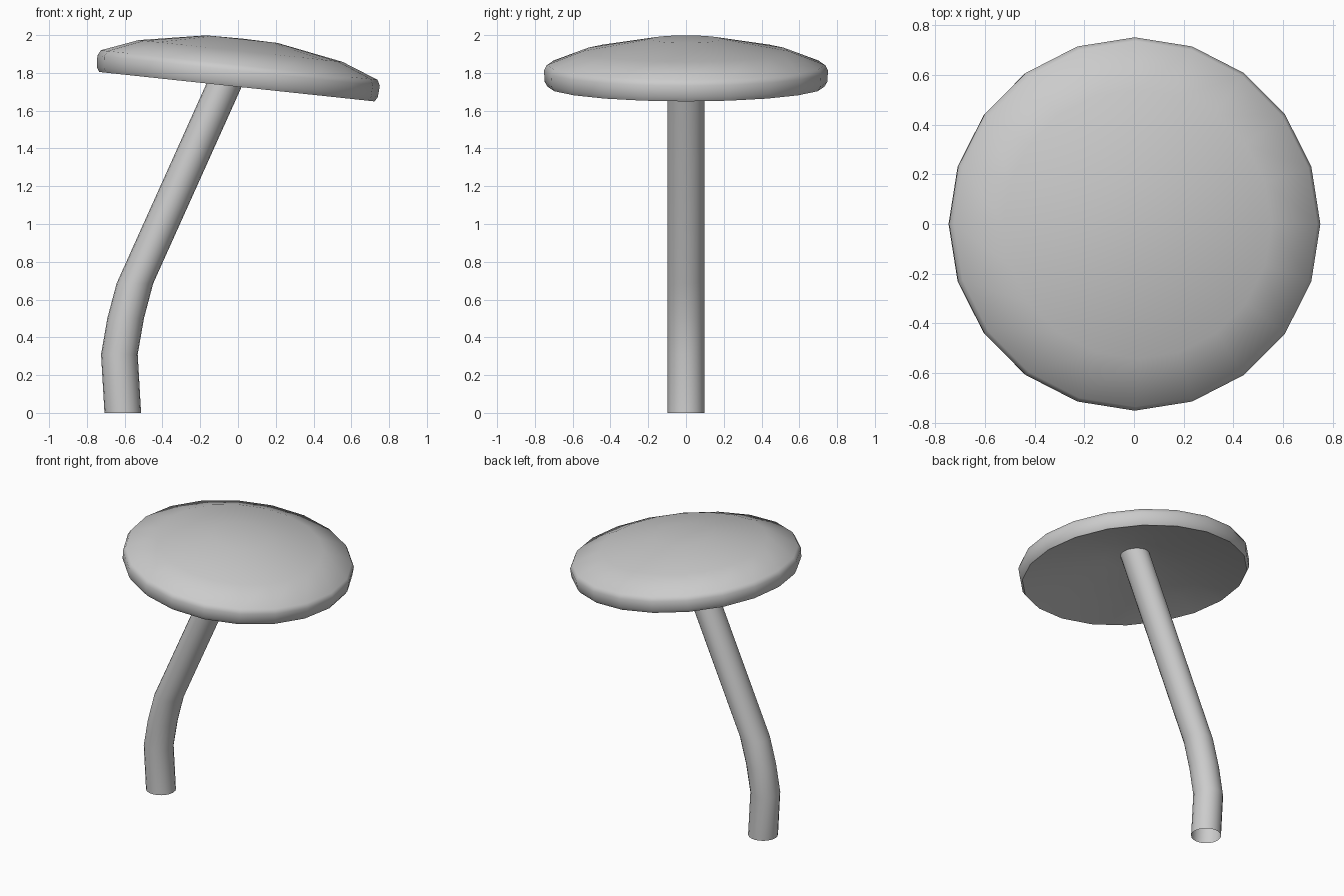
import bpy, bmesh, math
from mathutils import Matrix, Vector

if "Cube" in bpy.data.objects:
    bpy.data.objects.remove(bpy.data.objects["Cube"])


def finish(name, bm, angle=50):
    bmesh.ops.recalc_face_normals(bm, faces=bm.faces)
    mesh = bpy.data.meshes.new(name)
    bm.to_mesh(mesh)
    bm.free()
    obj = bpy.data.objects.new(name, mesh)
    bpy.context.collection.objects.link(obj)
    bpy.ops.object.select_all(action='DESELECT')
    obj.select_set(True)
    bpy.context.view_layer.objects.active = obj
    bpy.ops.object.shade_smooth_by_angle(angle=math.radians(angle))
    return obj


def add_ring(bm, centre, radius, sides):
    return [bm.verts.new(centre + Vector((radius * math.cos(2 * math.pi * i / sides),
                                          radius * math.sin(2 * math.pi * i / sides), 0)))
            for i in range(sides)]


def bridge(bm, a, b):
    n = len(a)
    for i in range(n):
        bm.faces.new((a[i], a[(i + 1) % n], b[(i + 1) % n], b[i]))


def fan(bm, ring, centre):
    v = bm.verts.new(centre)
    for i in range(len(ring)):
        bm.faces.new((ring[i], ring[(i + 1) % len(ring)], v))


# Cap: shallow dome with rounded rim and hollowed underside, tilted to +x
profile = [(0.19, 0.14), (0.54, 0.06), (0.733, 0.0), (0.748, 0.025),
           (0.752, 0.085), (0.737, 0.115), (0.543, 0.19), (0.19, 0.253)]
bm = bmesh.new()
rings = [add_ring(bm, Vector((0, 0, h)), r, 20) for r, h in profile]
for a, b in zip(rings, rings[1:]):
    bridge(bm, a, b)
fan(bm, rings[0], (0, 0, 0.165))
fan(bm, rings[-1], (0, 0, 0.256))
bm.transform(Matrix.Translation((-0.006, 0, 1.727)) @ Matrix.Rotation(math.radians(6.1), 4, 'Y'))
finish("cap", bm)

# Stem: bent tube of level rings, open at the foot
path = [(-0.61, 0), (-0.628, 0.31), (-0.595, 0.5), (-0.546, 0.685), (0.005, 1.91)]
bm = bmesh.new()
rings = [add_ring(bm, Vector((x, 0, z)), 0.097, 20) for x, z in path]
for a, b in zip(rings, rings[1:]):
    bridge(bm, a, b)
finish("stem", bm)
